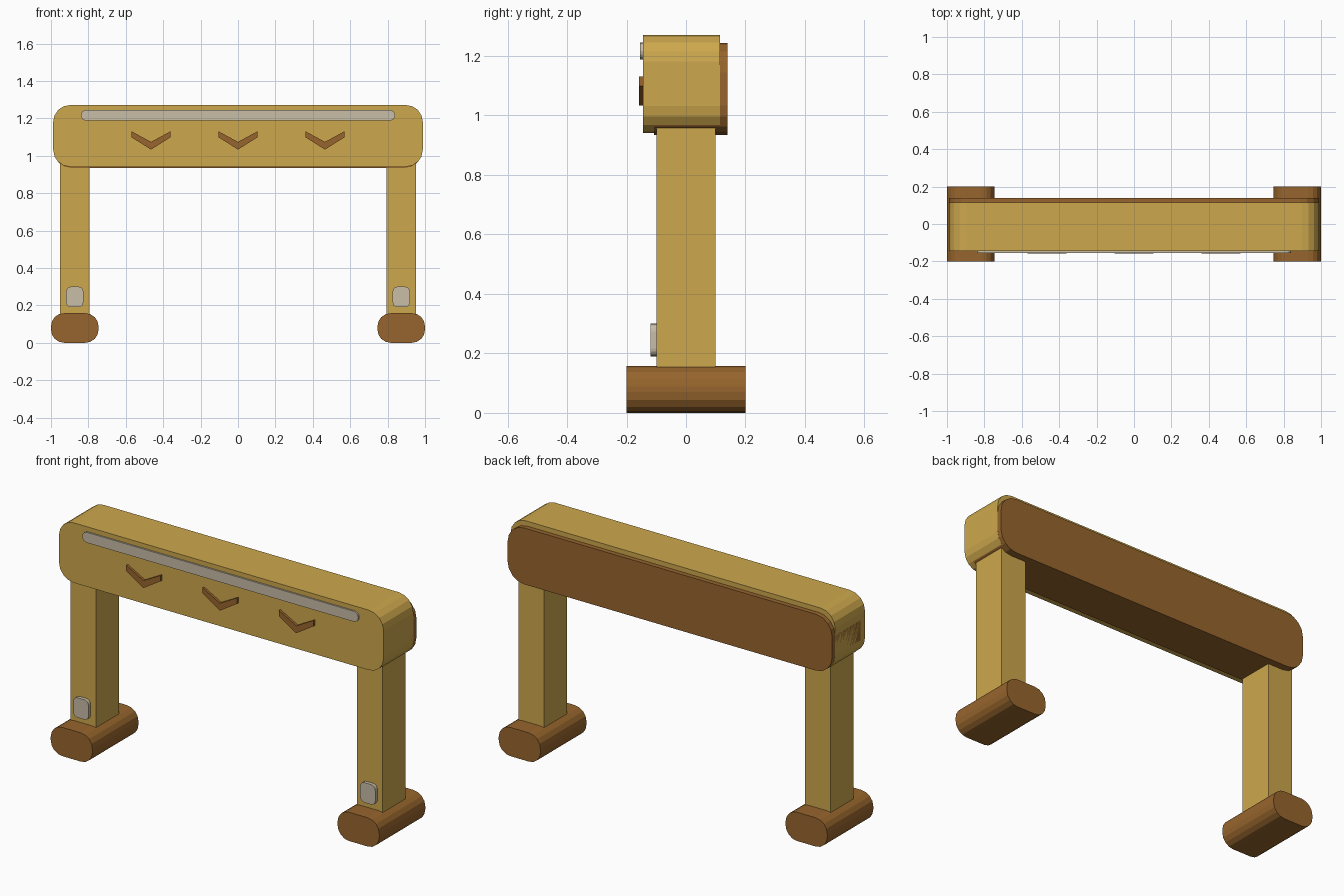
import bpy, bmesh, math

if "Cube" in bpy.data.objects:
    bpy.data.objects.remove(bpy.data.objects["Cube"])


def material(name, rgb):
    m = bpy.data.materials.new(name)
    m.diffuse_color = (*rgb, 1.0)
    m.use_nodes = True
    m.node_tree.nodes["Principled BSDF"].inputs["Base Color"].default_value = m.diffuse_color
    return m


GOLD = material("golden yellow", (0.61, 0.39, 0.074))
BROWN = material("warm brown", (0.31, 0.13, 0.026))
SILVER = material("pale grey", (0.58, 0.51, 0.39))


def rounded_rect(x0, x1, z0, z1, r, seg=4):
    """Outline in the XZ plane with rounded corners."""
    corners = [(x1 - r, z1 - r), (x0 + r, z1 - r), (x0 + r, z0 + r), (x1 - r, z0 + r)]
    pts = []
    for i, (cx, cz) in enumerate(corners):
        for k in range(seg + 1):
            a = math.pi / 2 * (i + k / seg)
            pts.append((cx + r * math.cos(a), cz + r * math.sin(a)))
    return pts


def extrude(name, profile, y0, y1, mat):
    """Solid made by running an XZ outline from y0 to y1."""
    bm = bmesh.new()
    face = bm.faces.new([bm.verts.new((x, y0, z)) for x, z in profile])
    res = bmesh.ops.extrude_face_region(bm, geom=[face])
    moved = [v for v in res["geom"] if isinstance(v, bmesh.types.BMVert)]
    bmesh.ops.translate(bm, verts=moved, vec=(0, y1 - y0, 0))
    bmesh.ops.recalc_face_normals(bm, faces=bm.faces)
    mesh = bpy.data.meshes.new(name)
    bm.to_mesh(mesh)
    bm.free()
    mesh.materials.append(mat)
    obj = bpy.data.objects.new(name, mesh)
    bpy.context.collection.objects.link(obj)
    return obj


# Crossbeam: golden front body with a brown body set slightly back and down
extrude("beam", rounded_rect(-0.988, 0.988, 0.941, 1.271, 0.09), -0.145, 0.114, GOLD)
extrude("beam_back", rounded_rect(-0.988, 0.988, 0.934, 1.244, 0.10), -0.108, 0.14, BROWN)

# Long pale strip on the beam front
extrude("beam_strip", rounded_rect(-0.84, 0.84, 1.188, 1.245, 0.028), -0.154, -0.14, SILVER)

# Three downward chevrons
for label, cx in (("left", -0.465), ("middle", 0.0), ("right", 0.465)):
    outline = [(-0.105, 1.131), (-0.105, 1.099), (0, 1.033),
               (0.105, 1.099), (0.105, 1.131), (0, 1.074)]
    extrude(label + "_chevron", [(cx + x, z) for x, z in outline], -0.158, -0.14, BROWN)

# Legs, feet and leg pads on both sides
for label, s in (("left", -1), ("right", 1)):
    c = s * 0.873
    extrude(label + "_leg", [(c - 0.078, 0.1), (c + 0.078, 0.1),
                             (c + 0.078, 1.0), (c - 0.078, 1.0)], -0.1, 0.1, GOLD)
    extrude(label + "_foot", rounded_rect(c - 0.127, c + 0.127, 0.0, 0.158, 0.07),
            -0.2, 0.2, BROWN)
    extrude(label + "_leg_pad", rounded_rect(c - 0.046, c + 0.046, 0.19, 0.30, 0.026),
            -0.119, -0.09, SILVER)
